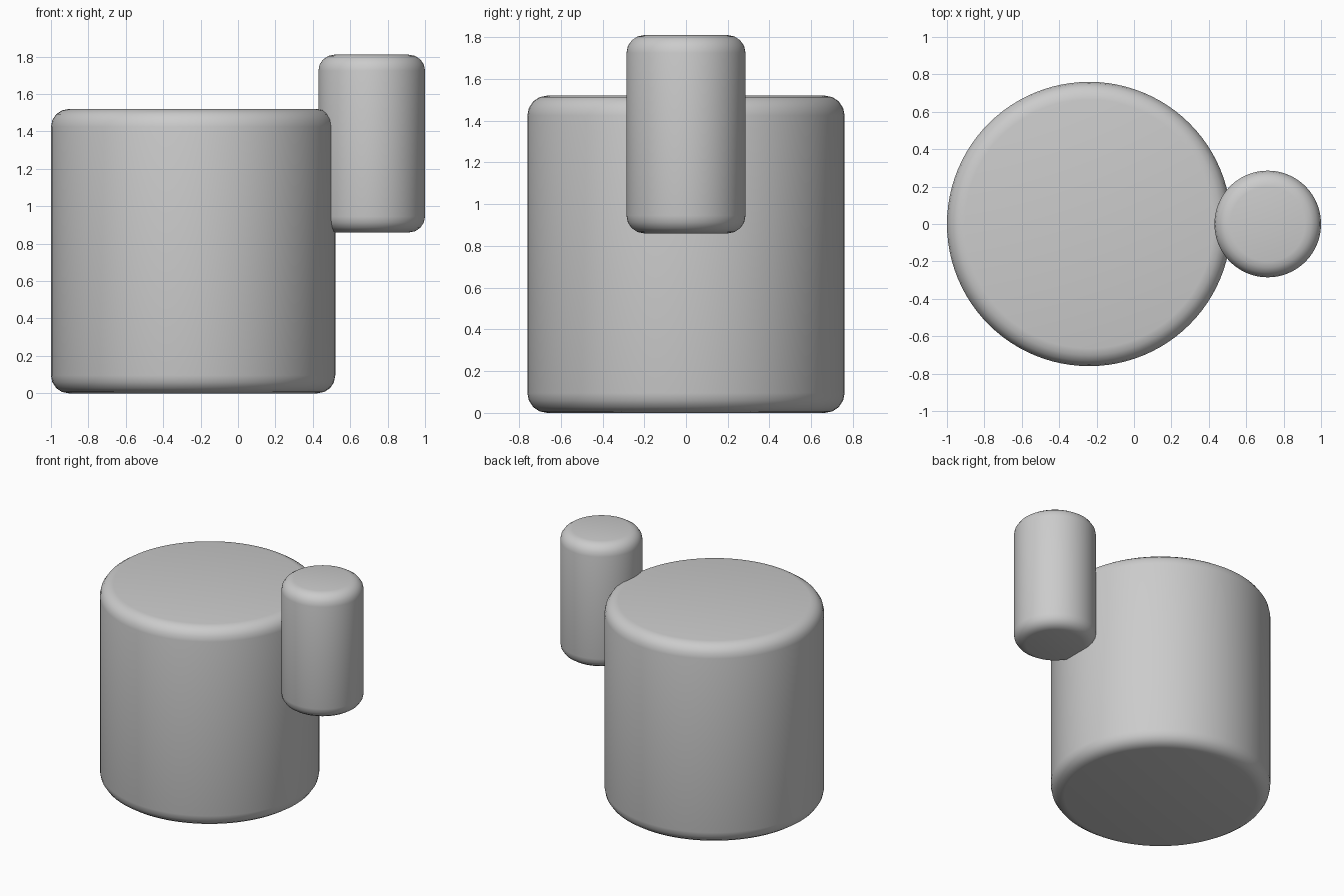
import bpy, math

if "Cube" in bpy.data.objects:
    bpy.data.objects.remove(bpy.data.objects["Cube"])


def rounded_cylinder(name, x, radius, z0, z1, bevel):
    bpy.ops.mesh.primitive_cylinder_add(
        vertices=96, radius=radius, depth=z1 - z0, location=(x, 0, (z0 + z1) / 2))
    obj = bpy.context.object
    obj.name = name
    # Soften only the top and bottom rims
    mod = obj.modifiers.new("rim_bevel", 'BEVEL')
    mod.width = bevel
    mod.segments = 4
    mod.limit_method = 'ANGLE'
    mod.angle_limit = math.radians(40)
    bpy.ops.object.modifier_apply(modifier=mod.name)
    bpy.ops.object.shade_smooth_by_angle(angle=math.radians(40))
    return obj


# Large drum standing on the ground
rounded_cylinder("main_drum", -0.24, 0.76, 0.0, 1.52, 0.095)

# Small upright cylinder attached to the right side
rounded_cylinder("side_cylinder", 0.715, 0.285, 0.86, 1.81, 0.085)
